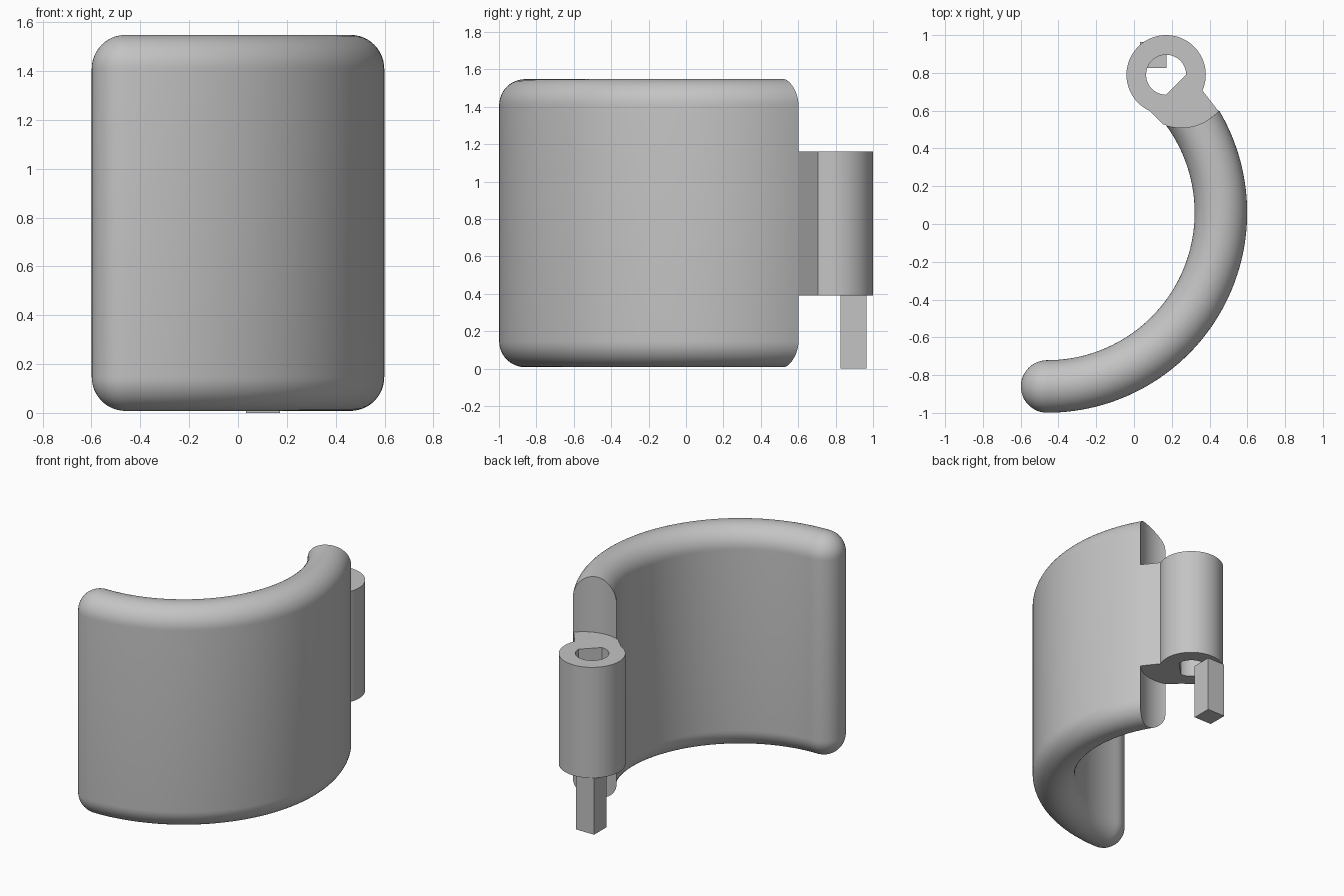
import bpy, bmesh, math
from math import radians, sin, cos, pi
from mathutils import Vector

cube = bpy.data.objects.get("Cube")
if cube:
    bpy.data.objects.remove(cube, do_unlink=True)

grey = bpy.data.materials.new("light_grey")
grey.use_nodes = True
grey.diffuse_color = (0.55, 0.55, 0.55, 1)
grey.node_tree.nodes["Principled BSDF"].inputs["Base Color"].default_value = grey.diffuse_color


def finish(bm, name, smooth=True):
    bmesh.ops.remove_doubles(bm, verts=bm.verts, dist=0.0005)
    bmesh.ops.recalc_face_normals(bm, faces=bm.faces)
    mesh = bpy.data.meshes.new(name)
    bm.to_mesh(mesh)
    bm.free()
    mesh.materials.append(grey)
    obj = bpy.data.objects.new(name, mesh)
    bpy.context.collection.objects.link(obj)
    if smooth:
        bpy.ops.object.select_all(action='DESELECT')
        obj.select_set(True)
        bpy.context.view_layer.objects.active = obj
        bpy.ops.object.shade_smooth_by_angle(angle=radians(35))
    return obj


def arc(centre, radius, start, end, steps):
    """Points on a circle in plan, angles in degrees."""
    angles = [radians(start + (end - start) * i / steps) for i in range(steps + 1)]
    return [Vector((centre.x + radius * cos(a), centre.y + radius * sin(a))) for a in angles]


def skin(bm, rings, closed):
    """Join neighbouring rings of vertices with quads."""
    for r, s in zip(rings, rings[1:]):
        for i in range(len(r) if closed else len(r) - 1):
            j = (i + 1) % len(r)
            bm.faces.new((r[i], r[j], s[j], s[i]))


# Curved wall: rounded section swept round an arc
CENTRE, MID, HALF = Vector((-0.46, 0.06)), 0.92, 0.139
BOTTOM, TOP = 0.008, 1.548
SOCKET, SOCKET_R = Vector((0.25, 0.775)), 0.265   # scooped back end
N, STEPS = 25, 72

upper = [(-HALF * cos(pi * i / (N - 1)), TOP - HALF + HALF * sin(pi * i / (N - 1))) for i in range(N)]
lower = [(d, BOTTOM + TOP - z) for d, z in reversed(upper)]
section = upper + lower

to_socket = SOCKET - CENTRE
dist = to_socket.length
heading = math.atan2(to_socket.y, to_socket.x)


def end_angle(r):
    return heading - math.acos((r * r + dist * dist - SOCKET_R ** 2) / (2 * r * dist))


bm = bmesh.new()
rings = []
for k in range(STEPS + 1):
    ring = []
    for d, z in section:
        r = MID + d
        a = -pi / 2 + (end_angle(r) + pi / 2) * k / STEPS
        ring.append(bm.verts.new((CENTRE.x + r * cos(a), CENTRE.y + r * sin(a), z)))
    rings.append(ring)
skin(bm, rings, True)

# Scooped end face, in upright strips
last = rings[-1]
for i in range(N - 1):
    bm.faces.new((last[i], last[i + 1], last[-2 - i], last[-1 - i]))

# Rounded front end, turned about its own upright axis
half_section = section[N // 2:N + N // 2 + 1]
cap = []
for k in range(25):
    a = -pi / 2 - pi * k / 24
    cap.append([bm.verts.new((CENTRE.x + d * cos(a), CENTRE.y - MID + d * sin(a), z))
                for d, z in half_section])
skin(bm, cap, False)
finish(bm, "curved_wall")

# Hinge barrel with its web, bored through with one flat side
BARREL = Vector((0.17, 0.79))
outline = arc(BARREL, 0.21, -23.5, 245, 56) + arc(SOCKET, SOCKET_R, -111, -42, 16)
bore = arc(BARREL, 0.106, 0, 270, 36)
LOW, HIGH = 0.39, 1.16

bm = bmesh.new()
edges = []
for loop in (outline, bore):
    vs = [bm.verts.new((p.x, p.y, LOW)) for p in loop]
    edges += [bm.edges.new((vs[i - 1], vs[i])) for i in range(len(vs))]
bmesh.ops.triangle_fill(bm, use_beauty=True, use_dissolve=False, edges=edges)
out = bmesh.ops.extrude_face_region(bm, geom=bm.faces[:], use_keep_orig=True)
bmesh.ops.translate(bm, vec=(0, 0, HIGH - LOW),
                    verts=[g for g in out["geom"] if isinstance(g, bmesh.types.BMVert)])
finish(bm, "hinge_barrel")

# Square pin below the barrel
bm = bmesh.new()
bmesh.ops.create_cube(bm, size=1)
bmesh.ops.scale(bm, vec=(0.138, 0.138, LOW), verts=bm.verts)
bmesh.ops.translate(bm, vec=(0.102, 0.895, LOW / 2), verts=bm.verts)
finish(bm, "square_pin", smooth=False)
